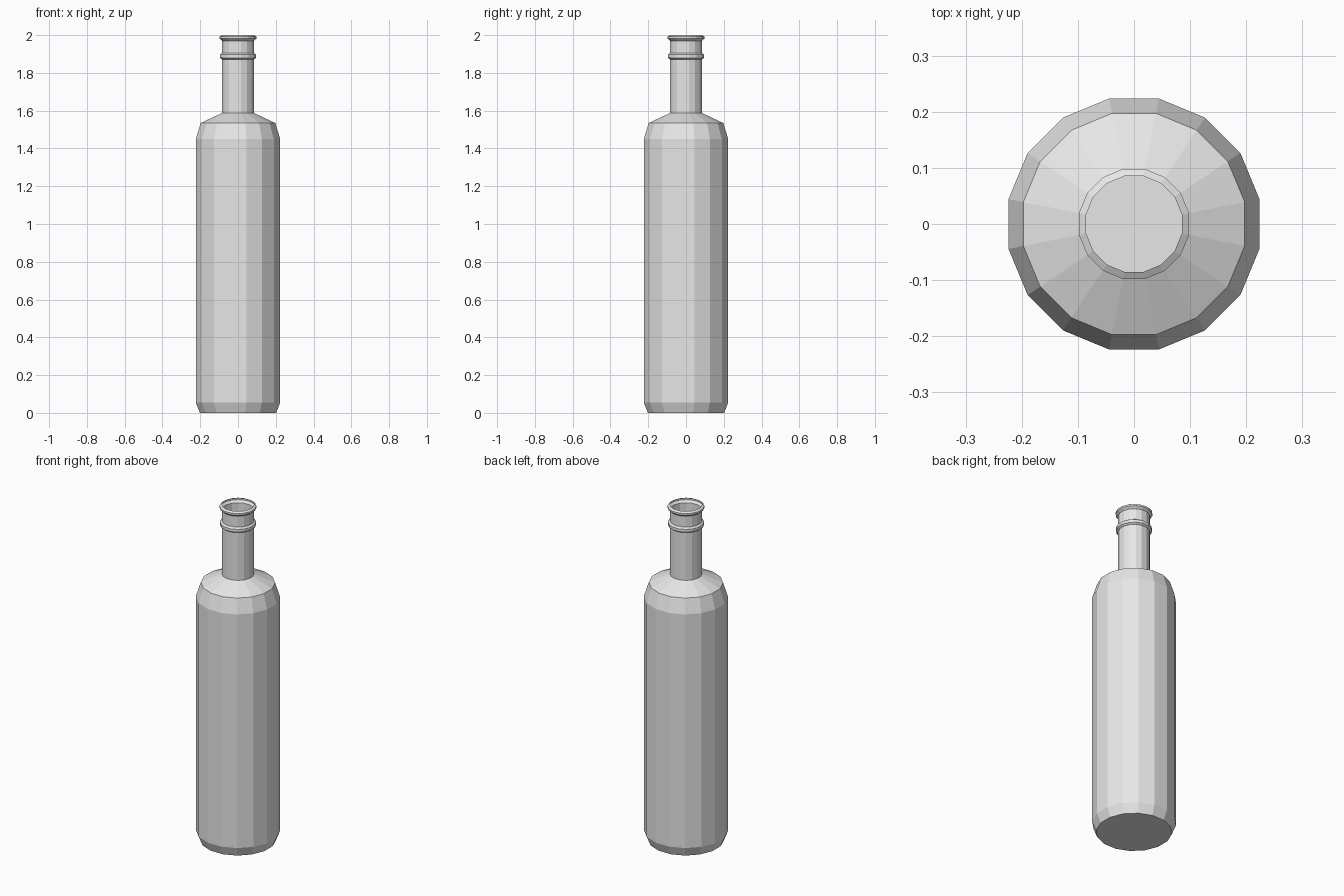
import bpy
import bmesh
from math import cos, sin, pi

SIDES = 16

cube = bpy.data.objects.get("Cube")
if cube:
    bpy.data.objects.remove(cube, do_unlink=True)

grey = bpy.data.materials.new("light grey")
grey.use_nodes = True
colour = (0.8, 0.8, 0.8, 1)
grey.diffuse_color = colour
grey.node_tree.nodes["Principled BSDF"].inputs["Base Color"].default_value = colour


def lathe(name, profile, floor=False):
    """Turn a (radius, height) profile, bottom to top, into a faceted shell."""
    bm = bmesh.new()
    rings = []
    for radius, height in profile:
        angles = [(i + 0.5) * 2 * pi / SIDES for i in range(SIDES)]
        rings.append([bm.verts.new((radius * cos(a), radius * sin(a), height))
                      for a in angles])
    for low, high in zip(rings, rings[1:]):
        for i in range(SIDES):
            j = (i + 1) % SIDES
            bm.faces.new((low[i], low[j], high[j], high[i]))
    if floor:
        bm.faces.new(rings[0][::-1])
    mesh = bpy.data.meshes.new(name)
    bm.to_mesh(mesh)
    bm.free()
    mesh.materials.append(grey)
    obj = bpy.data.objects.new(name, mesh)
    bpy.context.collection.objects.link(obj)
    return obj


NECK = 0.087
LIP = 0.1

# Body with chamfered base and sloping shoulder
lathe("bottle_body", [(0.206, 0), (0.228, 0.055), (0.228, 1.45),
                      (0.201, 1.535), (NECK, 1.587)], floor=True)

# Open neck with a raised collar and a lip at the mouth
lathe("bottle_neck", [(NECK, 1.587), (NECK, 1.872), (0.098, 1.88),
                      (0.098, 1.897), (NECK, 1.905), (NECK, 1.97),
                      (LIP, 1.982), (LIP, 1.992), (NECK, 2.0)])
